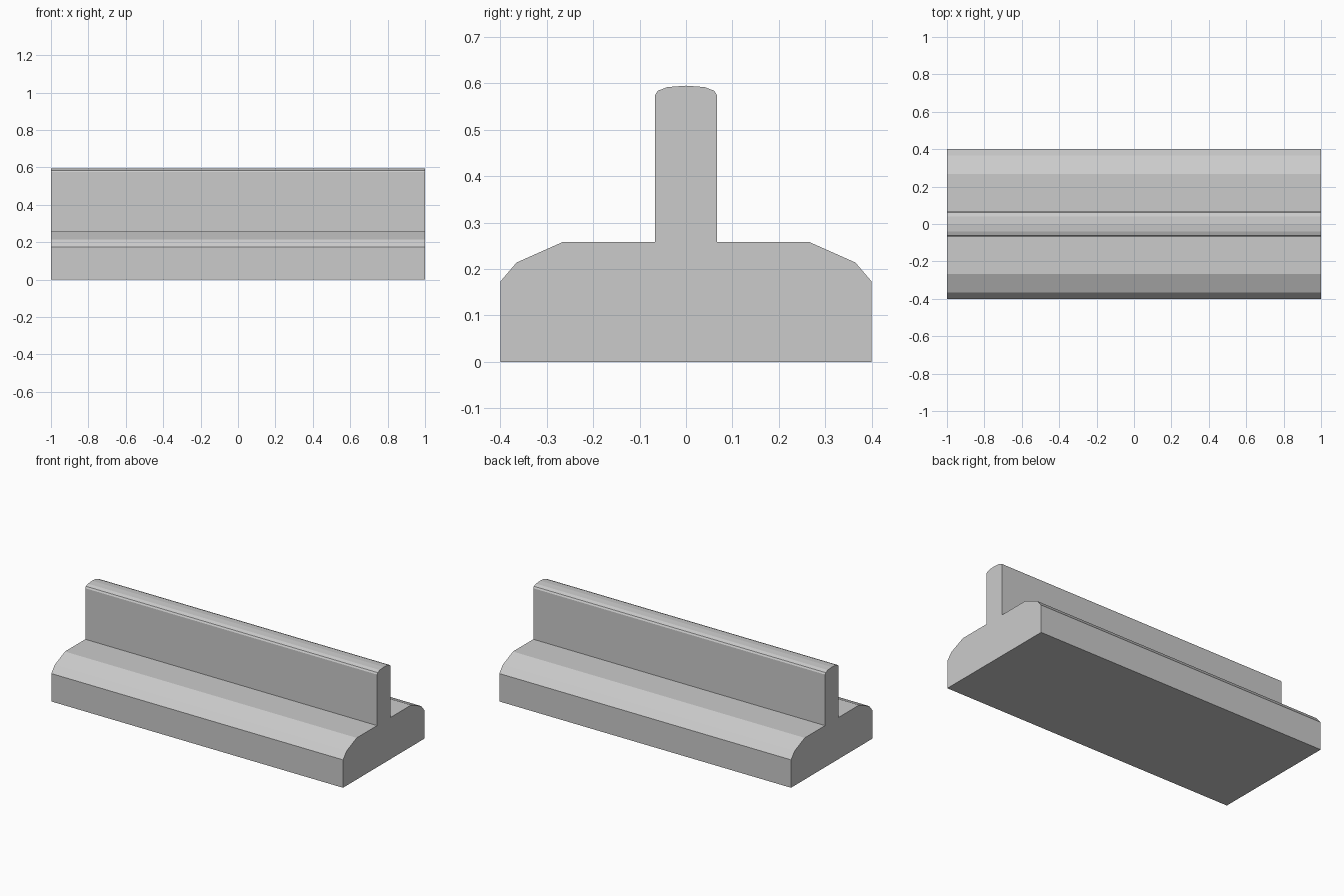
import bpy, bmesh

cube = bpy.data.objects.get("Cube")
if cube:
    bpy.data.objects.remove(cube, do_unlink=True)

LENGTH = 2.0

# Plain grey material
grey = bpy.data.materials.new("light_grey")
grey.use_nodes = True
colour = (0.6, 0.6, 0.6, 1.0)
grey.diffuse_color = colour
for node in grey.node_tree.nodes:
    if node.type == 'BSDF_PRINCIPLED':
        node.inputs["Base Color"].default_value = colour

# Half cross-section (y, z): chamfered base, then upright with rounded crown
half = [
    (0.40, 0.0), (0.40, 0.173), (0.365, 0.214), (0.266, 0.258),
    (0.067, 0.258), (0.067, 0.574), (0.061, 0.584), (0.04, 0.592),
]
crown = [(0.0, 0.595)]
profile = half + crown + [(-y, z) for y, z in reversed(half)]

# Extrude the mirrored section along the length
bm = bmesh.new()
end = bm.faces.new([bm.verts.new((-LENGTH / 2, y, z)) for y, z in profile])
swept = bmesh.ops.extrude_face_region(bm, geom=[end], use_keep_orig=True)
moved = [v for v in swept["geom"] if isinstance(v, bmesh.types.BMVert)]
bmesh.ops.translate(bm, verts=moved, vec=(LENGTH, 0, 0))
bmesh.ops.recalc_face_normals(bm, faces=bm.faces)

mesh = bpy.data.meshes.new("ridged_bar")
bm.to_mesh(mesh)
bm.free()
mesh.materials.append(grey)
bar = bpy.data.objects.new("ridged_bar", mesh)
bpy.context.collection.objects.link(bar)
